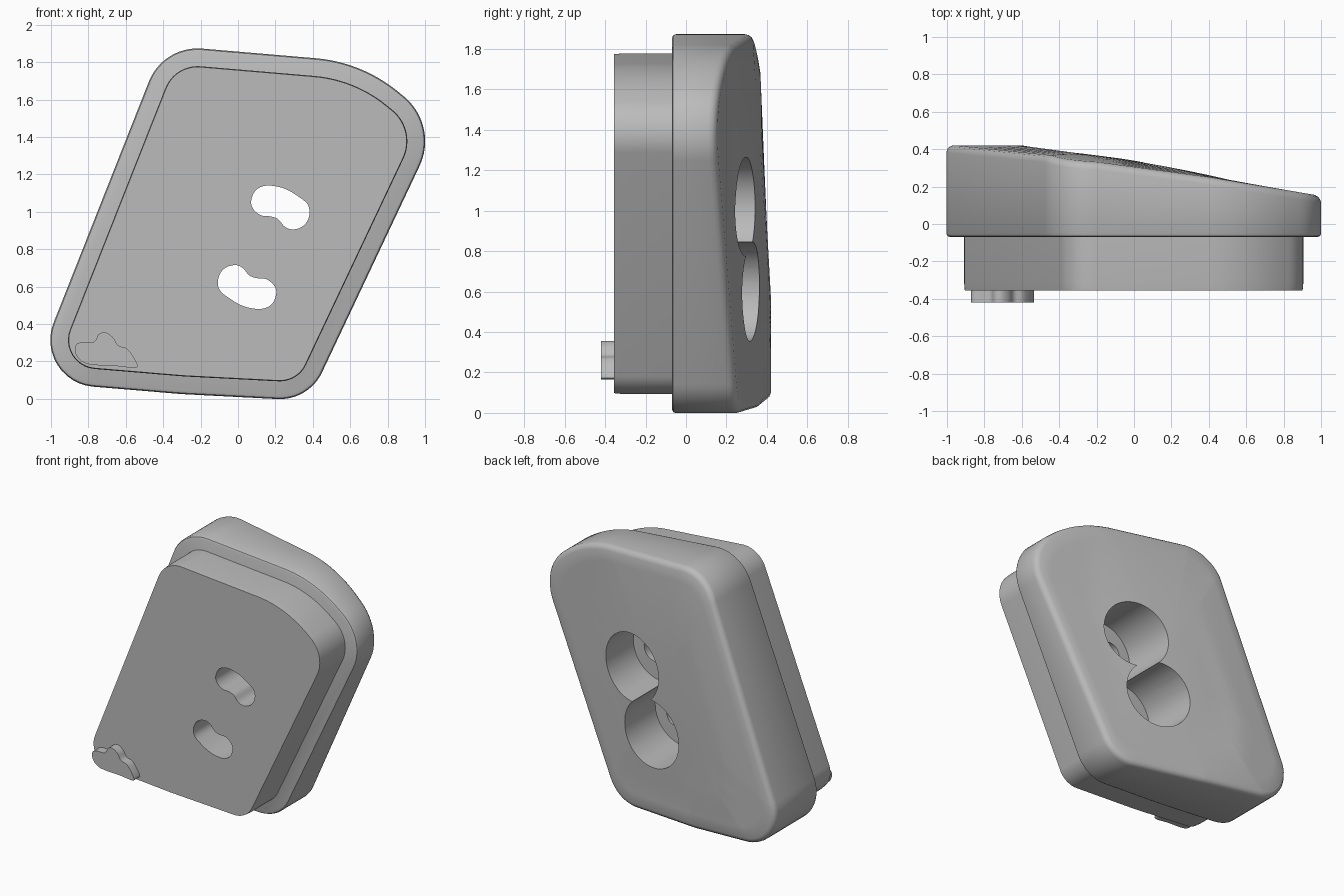
import bpy, bmesh, math
from mathutils import Vector

if "Cube" in bpy.data.objects:
    bpy.data.objects.remove(bpy.data.objects["Cube"])

grey = bpy.data.materials.new("plain grey")
grey.use_nodes = True
grey.diffuse_color = (0.5, 0.5, 0.5, 1)
grey.node_tree.nodes["Principled BSDF"].inputs["Base Color"].default_value = (0.5, 0.5, 0.5, 1)

FLANGE_Y, PLUG_Y, TAB_Y = -0.07, -0.355, -0.42
# Clockwise corners of the slanted outline: x, z, fillet radius
CORNERS = [(-0.40, 1.89, 0.28), (0.66, 1.80, 0.8), (1.075, 1.465, 0.31),
           (0.378, -0.01, 0.25), (-0.3, 0.025, 2.0), (-1.11, 0.093, 0.25)]
# Kidney-shaped bolt slot, relative to its centre
SLOT = [(-.155, .035), (-.13, .095), (-.07, .12), (.02, .105), (.10, .06),
        (.15, .015), (.155, -.045), (.125, -.095), (.07, -.115), (.025, -.10),
        (-.01, -.06), (-.05, -.045), (-.10, -.04), (-.14, -.01)]
# Small raised locating tab
TAB = [(-.87, .28), (-.84, .302), (-.77, .305), (-.745, .345), (-.71, .355),
       (-.67, .33), (-.64, .285), (-.59, .265), (-.54, .19), (-.55, .165),
       (-.65, .175), (-.80, .185), (-.86, .225)]


def outline(inset, steps=12):
    """Rounded outline moved inwards by inset."""
    pts = [Vector(c[:2]) for c in CORNERS]
    ring = []
    for i, p in enumerate(pts):
        a = (p - pts[i - 1]).normalized()
        b = (pts[(i + 1) % len(pts)] - p).normalized()
        na, nb = Vector((a.y, -a.x)), Vector((b.y, -b.x))
        corner = p + (na + nb) * inset / (1 + na.dot(nb))
        r = CORNERS[i][2] - inset
        centre = corner + (na + nb) * r / (1 + na.dot(nb))
        turn = math.acos(max(-1, min(1, na.dot(nb))))
        for k in range(steps + 1):
            t = -turn * k / steps
            c, s = math.cos(t), math.sin(t)
            ring.append(centre - r * Vector((na.x * c - na.y * s, na.x * s + na.y * c)))
    return ring


def smooth_loop(points, steps=4):
    """Closed Catmull-Rom curve through the points."""
    p, n, out = [Vector(q) for q in points], len(points), []
    for i in range(n):
        a, b, c, d = (p[(i + k) % n] for k in (-1, 0, 1, 2))
        for s in range(steps):
            t = s / steps
            out.append(0.5 * (2 * b + (c - a) * t + (2 * a - 5 * b + 4 * c - d) * t ** 2
                              + (3 * b - a - 3 * c + d) * t ** 3))
    return out


def back(p):
    """Depth of the sloping, slightly domed back surface."""
    x, z = p
    dome = 0.02 * max(0, 1 - ((x - 0.05) / 0.5) ** 2) * max(0, 1 - ((z - 1) / 0.8) ** 2)
    drop = 0.12 * max(0, z - 1.2) ** 2 * max(0, min(1, -x / 0.47))
    return min(0.42, 0.319 - 0.169 * x) + dome - drop


def loft(name, rings):
    """Closed solid through rings of 3D points."""
    bm = bmesh.new()
    loops = [[bm.verts.new(v) for v in ring] for ring in rings]
    for lo, hi in zip(loops, loops[1:]):
        for i in range(len(lo)):
            bm.faces.new((lo[i - 1], lo[i], hi[i], hi[i - 1]))
    bm.faces.new(loops[0])
    bm.faces.new(loops[-1])
    bmesh.ops.recalc_face_normals(bm, faces=bm.faces)
    mesh = bpy.data.meshes.new(name)
    bm.to_mesh(mesh)
    bm.free()
    mesh.materials.append(grey)
    obj = bpy.data.objects.new(name, mesh)
    bpy.context.collection.objects.link(obj)
    return obj


def at(ring, y):
    return [(p.x, y, p.y) for p in ring]


def on_back(ring, drop=0.0):
    return [(p.x, back(p) - drop, p.y) for p in ring]


def activate(obj):
    bpy.ops.object.select_all(action='DESELECT')
    obj.select_set(True)
    bpy.context.view_layer.objects.active = obj


def cut(obj, cutter):
    cutter.hide_render = True
    activate(obj)
    mod = obj.modifiers.new("hole", 'BOOLEAN')
    mod.operation, mod.solver, mod.object = 'DIFFERENCE', 'EXACT', cutter
    bpy.ops.object.modifier_apply(modifier=mod.name)
    bpy.data.objects.remove(cutter)


# Wide body: rounded rim, wall, rounded back edge, domed back surface
rim = outline(0.035)
middle = Vector((0, 0.93))
rings = [at(outline(0.02), FLANGE_Y), at(outline(0.006), FLANGE_Y + 0.006),
         at(outline(0), FLANGE_Y + 0.02),
         on_back(outline(0), 0.04), on_back(outline(0.004), 0.022),
         on_back(outline(0.015), 0.008), on_back(rim)]
for k in range(11, 0, -1):
    rings.append(on_back([middle + (p - middle) * k / 12 for p in rim]))
rings.append(on_back([middle + (p - middle) * 0.01 for p in rim]))
body = loft("body", rings)

# Narrower plug on the front
plug = loft("plug", [at(outline(0.099), PLUG_Y), at(outline(0.095), PLUG_Y + 0.04),
                     at(outline(0.095), FLANGE_Y)])

# Two counterbores in the body and matching slots through the plug
for centre, sign in ((Vector((0.225, 1.02)), 1), (Vector((0.05, 0.60)), -1)):
    circle = [centre + 0.245 * Vector((math.cos(a), math.sin(a)))
              for a in (math.tau * k / 64 for k in range(64))]
    cut(body, loft("bore_cutter", [at(circle, FLANGE_Y - 0.05), at(circle, 0.6)]))
    slot = [centre + sign * p for p in smooth_loop(SLOT)]
    cut(plug, loft("slot_cutter", [at(slot, PLUG_Y - 0.05), at(slot, FLANGE_Y + 0.05)]))

# Locating tab in the lower corner
tab_ring = smooth_loop(TAB)
tab = loft("locating_tab", [at(tab_ring, TAB_Y), at(tab_ring, PLUG_Y + 0.005)])

for part in (body, plug, tab):
    activate(part)
    bpy.ops.object.shade_smooth_by_angle(angle=math.radians(35))
